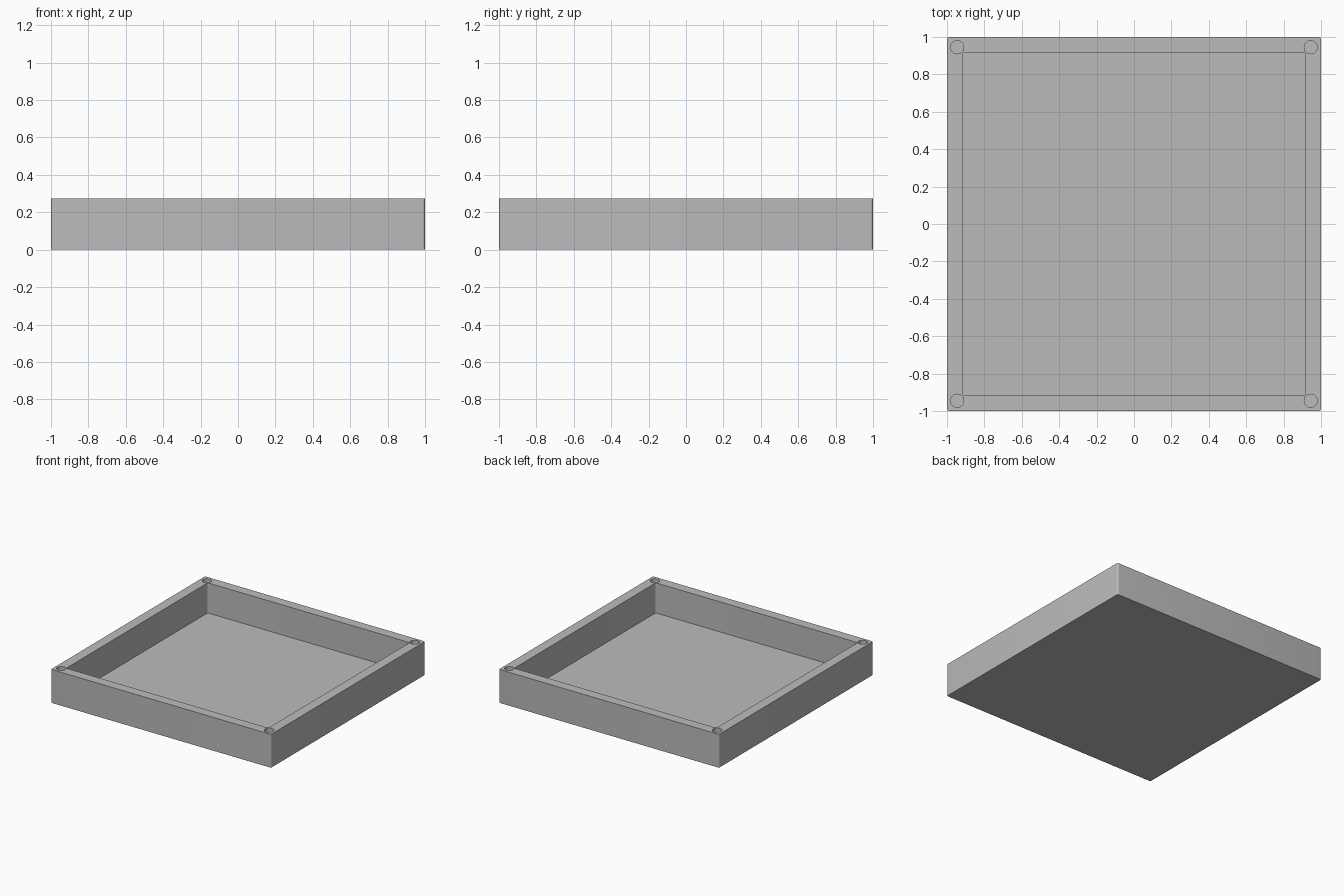
import bpy
import bmesh
from mathutils import Matrix

old = bpy.data.objects.get("Cube")
if old:
    bpy.data.objects.remove(old, do_unlink=True)

HEIGHT = 0.274
FLOOR = 0.027
WALL = 0.082
CORNER = 0.014
HOLE_RADIUS = 0.035
HOLE_CENTRE = 0.945
HOLE_DEPTH = 0.2

grey = bpy.data.materials.new("plain grey")
grey.use_nodes = True
colour = (0.5, 0.5, 0.5, 1)
grey.diffuse_color = colour
grey.node_tree.nodes["Principled BSDF"].inputs["Base Color"].default_value = colour


def make_object(name, bm):
    mesh = bpy.data.meshes.new(name)
    bm.to_mesh(mesh)
    bm.free()
    mesh.materials.append(grey)
    obj = bpy.data.objects.new(name, mesh)
    bpy.context.collection.objects.link(obj)
    return obj


def rounded_box(name, half, bottom, top):
    """Square block whose upright edges are rounded."""
    bm = bmesh.new()
    size = Matrix.Diagonal((2 * half, 2 * half, top - bottom, 1))
    place = Matrix.Translation((0, 0, (top + bottom) / 2))
    bmesh.ops.create_cube(bm, size=1, matrix=place @ size)
    upright = [e for e in bm.edges
               if abs(e.verts[0].co.z - e.verts[1].co.z) > 0.01]
    bmesh.ops.bevel(bm, geom=upright, offset=CORNER, segments=6,
                    profile=0.5, affect='EDGES')
    return make_object(name, bm)


def cut(target, cutter):
    mod = target.modifiers.new(cutter.name, 'BOOLEAN')
    mod.operation = 'DIFFERENCE'
    mod.solver = 'EXACT'
    mod.object = cutter
    bpy.context.view_layer.objects.active = target
    bpy.ops.object.modifier_apply(modifier=mod.name)
    bpy.data.objects.remove(cutter, do_unlink=True)


# Tray body and its open interior
tray = rounded_box("tray", 1, 0, HEIGHT)
cut(tray, rounded_box("interior_cutter", 1 - WALL, FLOOR, HEIGHT + 0.1))

# Blind round holes in the four corners of the rim
bm = bmesh.new()
for sx in (-1, 1):
    for sy in (-1, 1):
        centre = (sx * HOLE_CENTRE, sy * HOLE_CENTRE, HEIGHT)
        bmesh.ops.create_cone(bm, cap_ends=True, segments=32,
                              radius1=HOLE_RADIUS, radius2=HOLE_RADIUS,
                              depth=2 * HOLE_DEPTH,
                              matrix=Matrix.Translation(centre))
cut(tray, make_object("corner_hole_cutter", bm))

# Smooth the rounded corners and holes only
bpy.ops.object.select_all(action='DESELECT')
tray.select_set(True)
bpy.context.view_layer.objects.active = tray
bpy.ops.object.shade_smooth_by_angle(angle=0.6)
